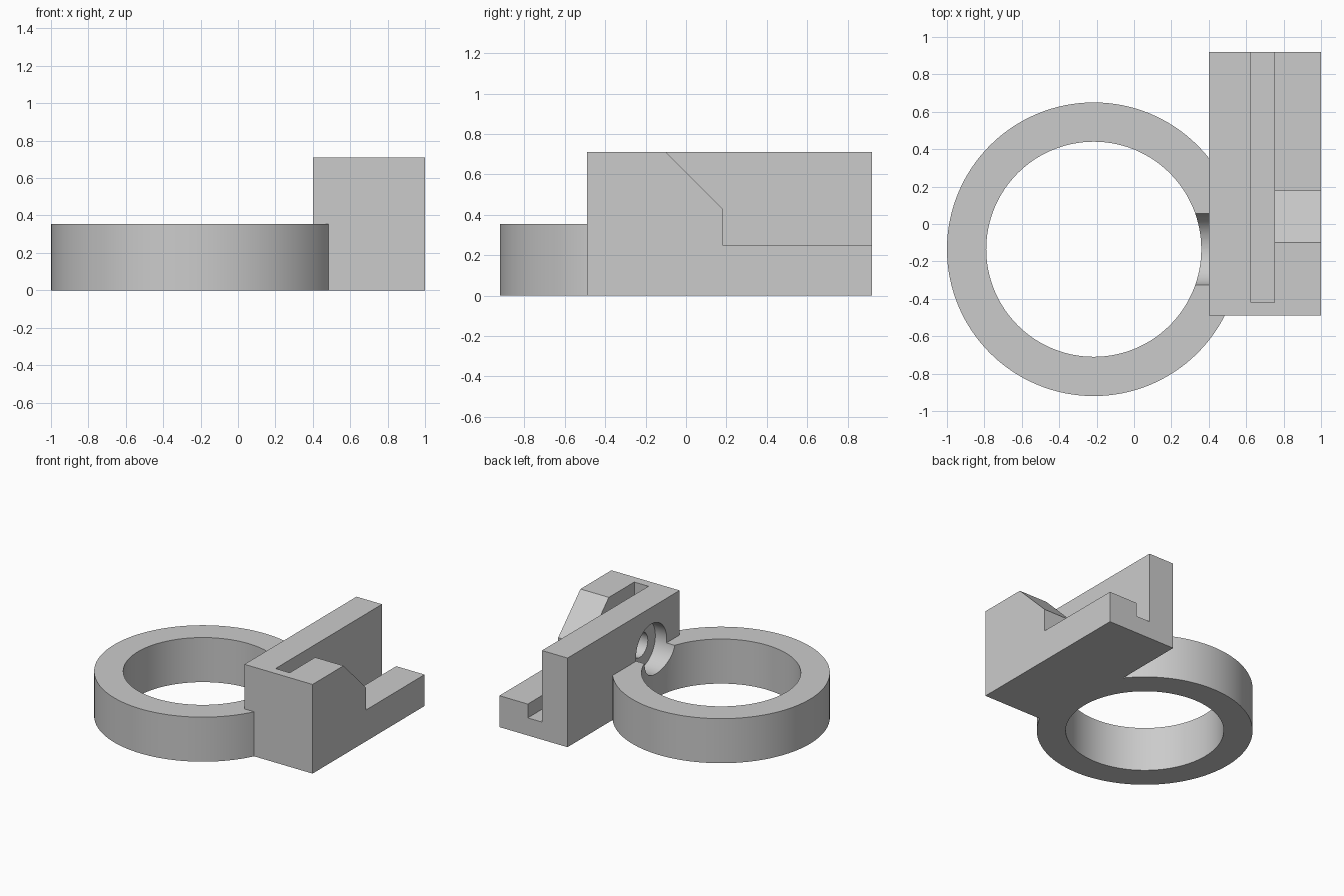
import bpy
import bmesh
from math import pi
from mathutils import Matrix, Vector

default = bpy.data.objects.get("Cube")
if default:
    bpy.data.objects.remove(default, do_unlink=True)

grey = bpy.data.materials.new("plain grey")
grey.use_nodes = True
colour = (0.6, 0.6, 0.6, 1)
grey.diffuse_color = colour
grey.node_tree.nodes["Principled BSDF"].inputs["Base Color"].default_value = colour


def finish(name, bm):
    mesh = bpy.data.meshes.new(name)
    bmesh.ops.recalc_face_normals(bm, faces=bm.faces)
    bm.to_mesh(mesh)
    bm.free()
    mesh.materials.append(grey)
    obj = bpy.data.objects.new(name, mesh)
    bpy.context.collection.objects.link(obj)
    return obj


def prism(name, profile, x0, x1):
    """Extrude a (y, z) profile along x."""
    bm = bmesh.new()
    face = bm.faces.new([bm.verts.new((x0, y, z)) for y, z in profile])
    new = bmesh.ops.extrude_face_region(bm, geom=[face])["geom"]
    verts = [v for v in new if isinstance(v, bmesh.types.BMVert)]
    bmesh.ops.translate(bm, verts=verts, vec=(x1 - x0, 0, 0))
    return finish(name, bm)


def box(name, x0, x1, y0, y1, z0, z1):
    return prism(name, [(y0, z0), (y1, z0), (y1, z1), (y0, z1)], x0, x1)


def cylinder(name, radius, start, end, sides):
    start, end = Vector(start), Vector(end)
    axis = end - start
    turn = axis.to_track_quat("Z", "Y").to_matrix().to_4x4()
    bm = bmesh.new()
    bmesh.ops.create_cone(bm, cap_ends=True, segments=sides, radius1=radius,
                          radius2=radius, depth=axis.length,
                          matrix=Matrix.Translation((start + end) / 2) @ turn)
    return finish(name, bm)


def combine(target, tool, operation):
    """Apply a boolean and discard the tool."""
    mod = target.modifiers.new(operation.lower(), "BOOLEAN")
    mod.operation = operation
    mod.solver = "EXACT"
    mod.object = tool
    bpy.ops.object.select_all(action="DESELECT")
    bpy.context.view_layer.objects.active = target
    target.select_set(True)
    bpy.ops.object.modifier_apply(modifier=mod.name)
    bpy.data.objects.remove(tool, do_unlink=True)


ring_x, centre_y = -0.215, -0.135
ring_height, block_top = 0.355, 0.71
front, back = -0.49, 0.92

# Ring joined to the side block
body = cylinder("ring_clamp", 0.785, (ring_x, centre_y, 0),
                (ring_x, centre_y, ring_height), 128)
combine(body, cylinder("ring_bore", 0.575, (ring_x, centre_y, -0.1),
                       (ring_x, centre_y, 0.5), 128), "DIFFERENCE")
combine(body, box("block", 0.4, 1, front, back, 0, block_top), "UNION")

# Sloped step on the outer half of the block
step = [(-0.1 - 0.1, block_top + 0.1), (0.18, 0.43), (0.18, 0.25),
        (back + 0.1, 0.25), (back + 0.1, block_top + 0.1)]
combine(body, prism("step_cut", step, 0.75, 1.1), "DIFFERENCE")

# Long slot, open at the top and back
combine(body, box("slot_cut", 0.625, 0.75, -0.42, back + 0.1, 0.14, 0.9), "DIFFERENCE")

# Counterbored bolt hole through the wall into the slot
hole_z = 0.385
for name, radius, end in (("counterbore", 0.193, 0.5), ("bolt_hole", 0.098, 0.68)):
    combine(body, cylinder(name, radius, (0.2, centre_y, hole_z),
                           (end, centre_y, hole_z), 64), "DIFFERENCE")

bpy.ops.object.select_all(action="DESELECT")
body.select_set(True)
bpy.context.view_layer.objects.active = body
bpy.ops.object.shade_smooth_by_angle(angle=pi / 6)
